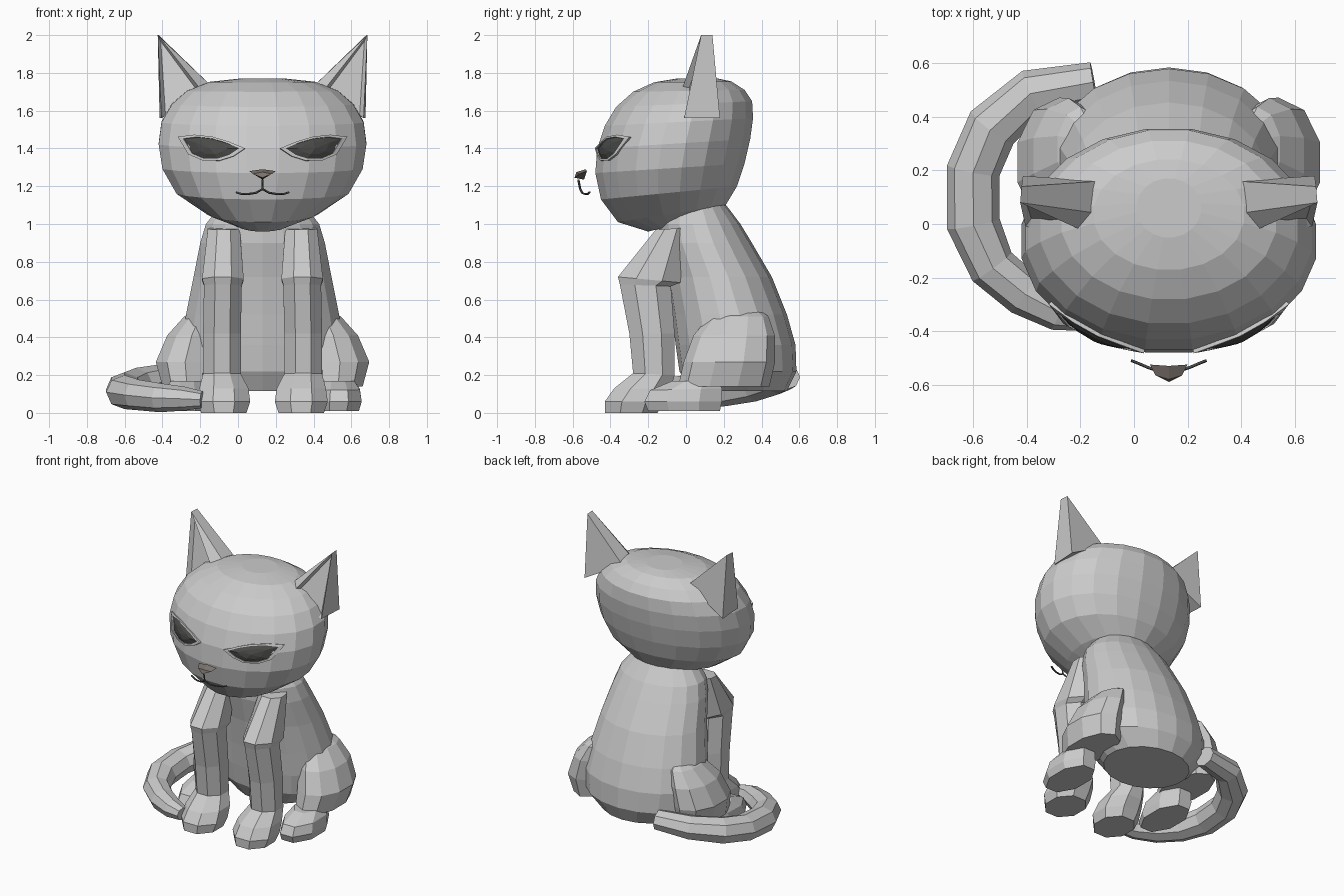
import bpy, bmesh, math
from mathutils import Vector
from mathutils.bvhtree import BVHTree

if "Cube" in bpy.data.objects:
    bpy.data.objects.remove(bpy.data.objects["Cube"])

CX = 0.13  # the sitting axis is shifted sideways, leaving room for the tail


def material(name, r, g, b):
    m = bpy.data.materials.new(name)
    m.diffuse_color = (r, g, b, 1)
    m.use_nodes = True
    m.node_tree.nodes["Principled BSDF"].inputs["Base Color"].default_value = m.diffuse_color
    return m


DARK = material("dark", 0.07, 0.07, 0.065)
NOSE = material("nose", 0.2, 0.17, 0.15)


def finish(name, bm, mirror=False, mat=None):
    bmesh.ops.recalc_face_normals(bm, faces=bm.faces)
    me = bpy.data.meshes.new(name)
    bm.to_mesh(me)
    bm.free()
    ob = bpy.data.objects.new(name, me)
    ob.location.x = CX
    bpy.context.collection.objects.link(ob)
    if mirror:
        mod = ob.modifiers.new("mirror", 'MIRROR')
        mod.use_mirror_merge = False
    if mat:
        me.materials.append(mat)
    return ob


def ring(n, yf, zf, yb, zb, hw, u=0.0):
    """Flat-fronted n-gon running from a front point to a back point."""
    k = 1 / math.cos(math.pi / n)
    pts = []
    for i in range(n):
        a = 2 * math.pi * (i + 0.5) / n
        s = math.sin(a) * k
        pts.append(Vector((u + hw * k * math.cos(a),
                           (yf + yb) / 2 + s * (yb - yf) / 2,
                           (zf + zb) / 2 + s * (zb - zf) / 2)))
    return pts


def loft(rings):
    bm = bmesh.new()
    rows = [[bm.verts.new(p) for p in r] for r in rings]
    n = len(rows[0])
    for a, b in zip(rows, rows[1:]):
        for i in range(n):
            j = (i + 1) % n
            bm.faces.new((a[i], a[j], b[j], b[i]))
    bm.faces.new(rows[0][::-1])
    bm.faces.new(rows[-1])
    return bm


# Head: tilted rings (y front, z front, y back, z back, half width)
head_rings = [(-.20, .96, .08, 1.03, .13), (-.36, 1.01, .21, 1.10, .29),
              (-.45, 1.13, .27, 1.20, .455), (-.48, 1.27, .31, 1.32, .53),
              (-.47, 1.40, .34, 1.45, .55), (-.43, 1.52, .355, 1.56, .535),
              (-.37, 1.62, .35, 1.65, .48), (-.28, 1.70, .31, 1.71, .40),
              (-.17, 1.75, .24, 1.755, .28), (-.05, 1.77, .17, 1.77, .12)]
head = finish("head", loft([ring(20, *r) for r in head_rings]))
hb = bmesh.new()
hb.from_mesh(head.data)
surface = BVHTree.FromBMesh(hb)
hb.free()

# Body
finish("body", loft([ring(18, *r) for r in [
    (.03, .115, .53, .115, .29), (-.03, .22, .58, .22, .41),
    (-.05, .36, .575, .36, .43), (-.07, .52, .53, .52, .405),
    (-.10, .72, .45, .72, .365), (-.14, .90, .345, .90, .33),
    (-.14, 1.0, .285, 1.0, .30), (-.10, 1.10, .21, 1.10, .22)]]))

# Front legs with paws
finish("front_leg", loft([ring(8, *r) for r in [
    (-.16, .97, .0, .98, .085, .205), (-.36, .72, -.03, .69, .11, .21),
    (-.35, .68, -.08, .67, .10, .21), (-.30, .42, -.06, .42, .10, .215),
    (-.28, .21, -.06, .20, .10, .215), (-.38, .13, -.08, .13, .13, .205),
    (-.43, .06, -.12, .06, .14, .205), (-.43, .0, -.15, .0, .12, .205)]]), True)

# Hind thighs
finish("hind_thigh", loft([ring(10, *r) for r in [
    (-.03, .14, .43, .14, .13, .40), (.0, .27, .46, .27, .155, .41),
    (.05, .41, .46, .41, .13, .375), (.13, .51, .43, .51, .085, .33),
    (.18, .54, .39, .54, .05, .31)]]), True)

# Hind feet
finish("hind_foot", loft([ring(8, *r) for r in [
    (-.20, .01, .18, .01, .11, .40), (-.22, .06, .19, .06, .12, .405),
    (-.19, .12, .19, .13, .11, .405), (-.07, .17, .17, .17, .085, .40)]]), True)

# Tail wrapping round one side (x, y, z, radius)
path = [(-.15, .53, .19, .075), (-.38, .49, .18, .09), (-.53, .36, .15, .10),
        (-.60, .20, .125, .10), (-.60, .0, .11, .10), (-.53, -.16, .095, .09),
        (-.41, -.26, .08, .085), (-.28, -.33, .075, .07), (-.19, -.35, .07, .05)]
centres = [Vector((p[0] - CX, p[1], p[2])) for p in path]
rings = []
for i, c in enumerate(centres):
    t = centres[min(i + 1, len(path) - 1)] - centres[max(i - 1, 0)]
    side = t.cross(Vector((0, 0, 1))).normalized()
    up = side.cross(t).normalized()
    r = path[i][3]
    rings.append([c + r * (math.cos(a) * side + 0.9 * math.sin(a) * up)
                  for a in [2 * math.pi * k / 8 for k in range(8)]])
finish("tail", loft(rings))

# Ears: wedge with a short ridge at the tip and a hollowed front
bm = bmesh.new()
tf, tb, of, mf, ob_, nf, nb = [bm.verts.new(p) for p in [
    (.555, .08, 2.0), (.55, .14, 2.0), (.535, -.01, 1.56), (.43, -.03, 1.62),
    (.545, .18, 1.56), (.31, -.03, 1.69), (.26, .16, 1.72)]]
ni = bm.verts.new((.265, .04, 1.725))
front = bm.faces.new((tf, nf, mf, of))
for f in [(tb, ob_, nb), (tf, of, ob_, tb), (tf, tb, nb, ni), (tf, ni, nf),
          (of, mf, nf, ni, nb, ob_)]:
    bm.faces.new(f)
bmesh.ops.recalc_face_normals(bm, faces=bm.faces)
bmesh.ops.inset_individual(bm, faces=[front], thickness=.03, depth=-.03)
finish("ear", bm, True)


# Eyes: almond outlines laid on the face
def on_face(x, z, out):
    hit = surface.ray_cast(Vector((x, -2, z)), Vector((0, 1, 0)))
    return hit[0] + hit[1] * out


almond = [(.10, 1.40), (.16, 1.36), (.23, 1.338), (.31, 1.34), (.38, 1.37),
          (.43, 1.455), (.35, 1.465), (.26, 1.455), (.18, 1.43)]
mid = Vector((.27, 1.40))


def almond_loop(bm, scale, out):
    loop = []
    for p in almond:
        q = mid + (Vector(p) - mid) * scale
        loop.append(bm.verts.new(on_face(q.x, q.y, out)))
    return loop


bm = bmesh.new()
loops = [almond_loop(bm, *a) for a in [(1.06, -.01), (1.06, .014), (.88, .014), (.88, -.01)]]
for a, b in zip(loops, loops[1:]):
    for i in range(len(almond)):
        j = (i + 1) % len(almond)
        bm.faces.new((a[i], a[j], b[j], b[i]))
finish("eyelid", bm, True)

bm = bmesh.new()
outer, inner = almond_loop(bm, .92, .006), almond_loop(bm, .5, .016)
centre = bm.verts.new(on_face(mid.x, mid.y, .02))
for i in range(len(almond)):
    j = (i + 1) % len(almond)
    bm.faces.new((outer[i], outer[j], inner[j], inner[i]))
    bm.faces.new((inner[i], inner[j], centre))
finish("eye", bm, True, DARK)

# Nose: small wedge held just in front of the face
finish("nose", loft([
    [Vector(p) for p in [(-.07, -.525, 1.28), (0, -.53, 1.29), (.07, -.525, 1.28), (0, -.54, 1.235)]],
    [Vector(p) for p in [(-.05, -.565, 1.265), (0, -.58, 1.275), (.05, -.565, 1.265), (0, -.59, 1.245)]]]),
    mat=NOSE)

# Mouth: thin bent line, mirrored
cu = bpy.data.curves.new("mouth", 'CURVE')
cu.dimensions = '3D'
cu.bevel_depth = .006
cu.bevel_resolution = 0
cu.use_fill_caps = True
line = [(0, -.57, 1.235), (0, -.56, 1.185), (.035, -.55, 1.165),
        (.08, -.535, 1.158), (.115, -.52, 1.16), (.14, -.51, 1.168)]
for s in (-1, 1):
    sp = cu.splines.new('POLY')
    sp.points.add(len(line) - 1)
    for pt, (x, y, z) in zip(sp.points, line):
        pt.co = (s * x, y, z, 1)
cu.materials.append(DARK)
mouth = bpy.data.objects.new("mouth", cu)
mouth.location.x = CX
bpy.context.collection.objects.link(mouth)
